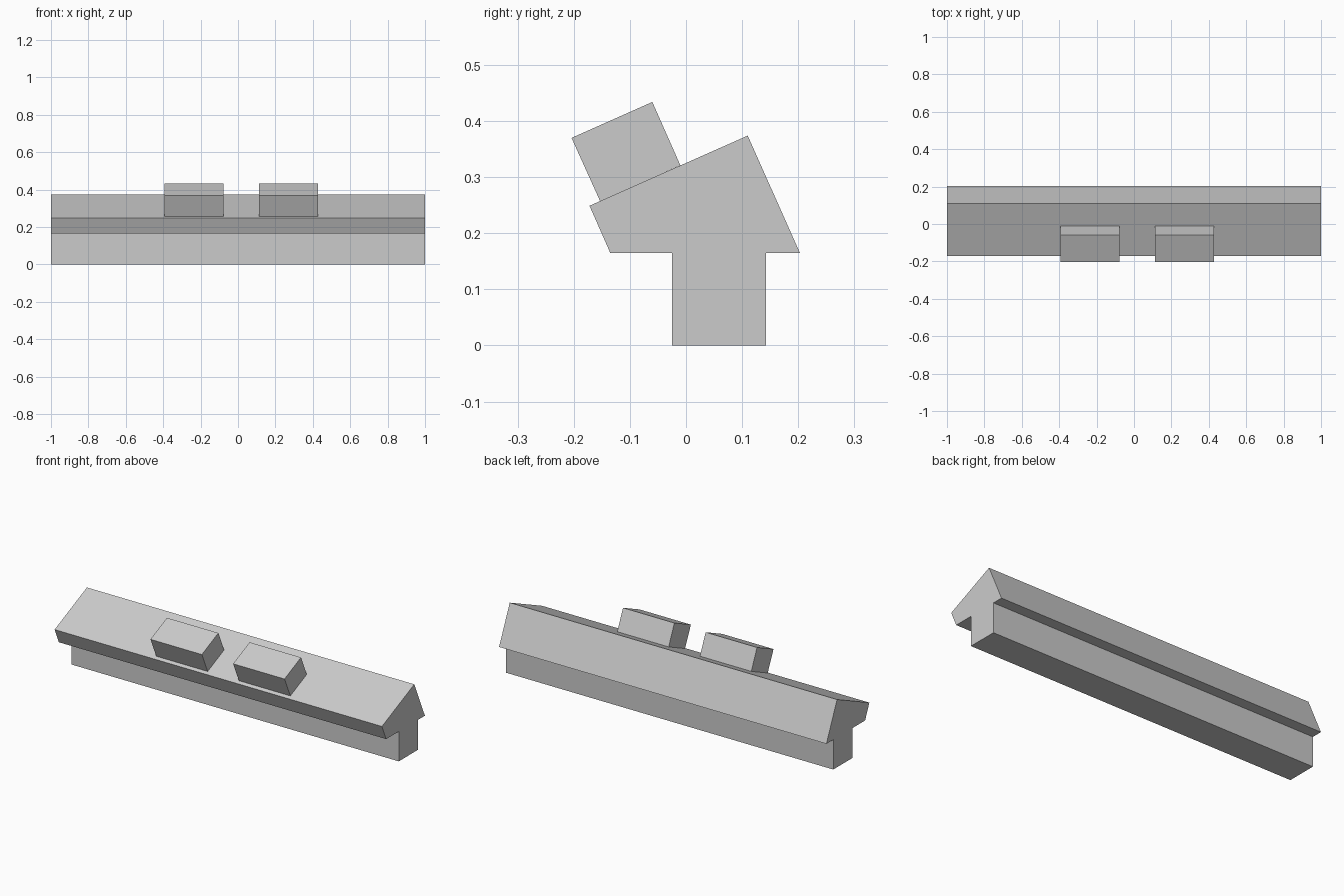
import bpy
import bmesh

cube = bpy.data.objects.get("Cube")
if cube:
    bpy.data.objects.remove(cube, do_unlink=True)

# Single flat grey
grey = bpy.data.materials.new("plain_grey")
grey.use_nodes = True
colour = (0.6, 0.6, 0.6, 1)
grey.diffuse_color = colour
grey.node_tree.nodes["Principled BSDF"].inputs["Base Color"].default_value = colour


def extrude_profile(name, profile, x0, x1):
    """Extrude a closed (y, z) profile along x from x0 to x1."""
    bm = bmesh.new()
    face = bm.faces.new([bm.verts.new((x0, y, z)) for y, z in profile])
    new = bmesh.ops.extrude_face_region(bm, geom=[face])["geom"]
    verts = [v for v in new if isinstance(v, bmesh.types.BMVert)]
    bmesh.ops.translate(bm, verts=verts, vec=(x1 - x0, 0, 0))
    bmesh.ops.recalc_face_normals(bm, faces=bm.faces)
    mesh = bpy.data.meshes.new(name)
    bm.to_mesh(mesh)
    bm.free()
    mesh.materials.append(grey)
    obj = bpy.data.objects.new(name, mesh)
    bpy.context.collection.objects.link(obj)
    return obj


# Long rail: upright stem carrying a sloped, overhanging head
rail = [(-0.025, 0), (0.143, 0), (0.143, 0.165), (0.203, 0.165), (0.11, 0.374),
        (-0.172, 0.249), (-0.135, 0.165), (-0.025, 0.165)]
extrude_profile("rail", rail, -1, 1)

# Two blocks standing square on the slope
block = [(-0.153, 0.257), (-0.01, 0.321), (-0.06, 0.434), (-0.204, 0.37)]
for name, x0 in (("right_block", -0.392), ("left_block", 0.113)):
    extrude_profile(name, block, x0, x0 + 0.314)
